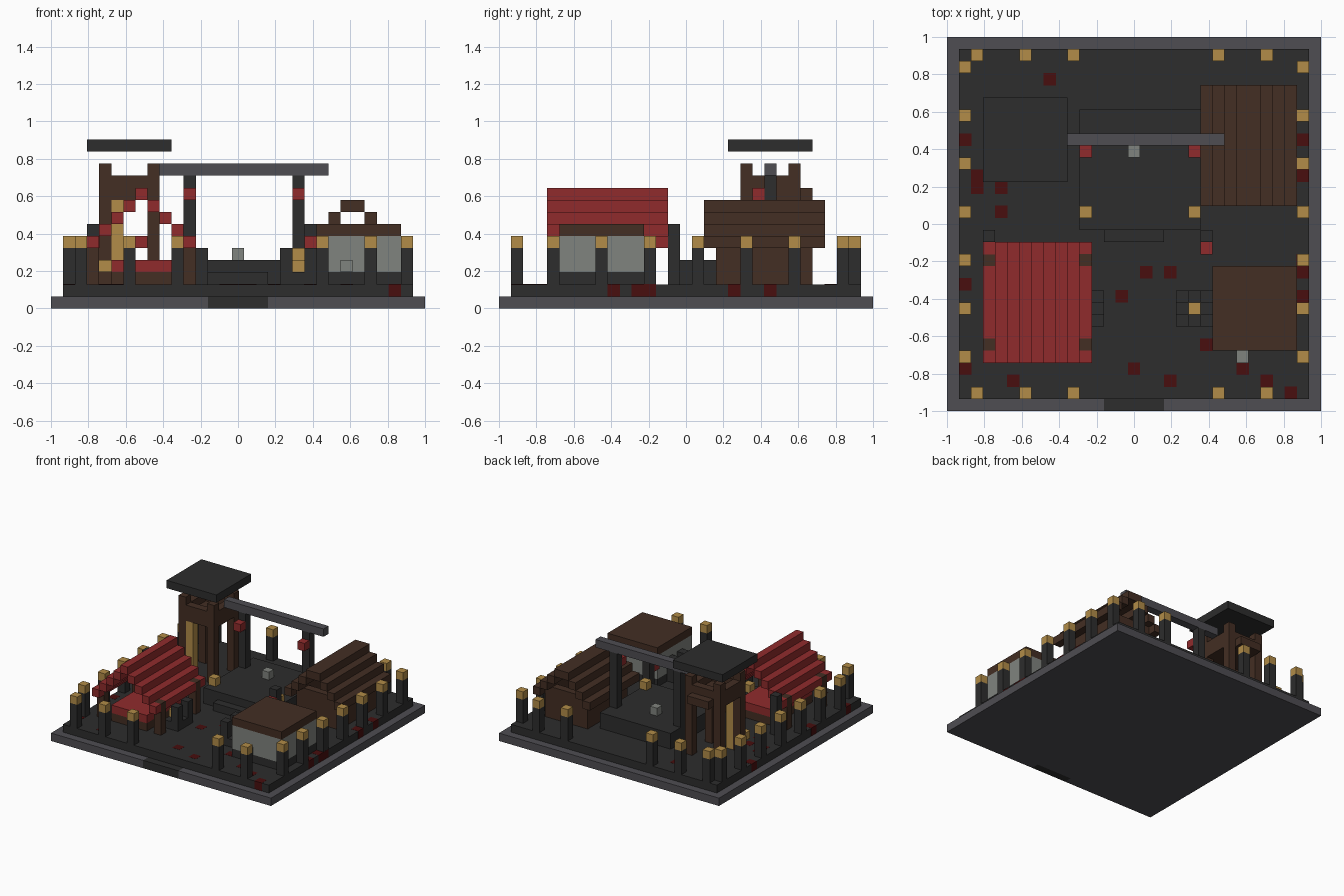
import bpy, bmesh
from mathutils import Matrix, Vector

cube = bpy.data.objects.get("Cube")
if cube:
    bpy.data.objects.remove(cube)

U = 2 / 31  # one block


def make_material(name, rgb):
    lin = [((c / 255 + 0.055) / 1.055) ** 2.4 for c in rgb] + [1]
    m = bpy.data.materials.new(name)
    m.use_nodes = True
    m.diffuse_color = lin
    m.node_tree.nodes["Principled BSDF"].inputs["Base Color"].default_value = lin
    return m


STONE = make_material("grey stone", (78, 77, 82))
DARK = make_material("charcoal", (45, 45, 45))
RED = make_material("red", (144, 43, 44))
BROWN = make_material("dark wood", (67, 46, 35))
GOLD = make_material("lantern gold", (178, 140, 72))
PALE = make_material("pale grey", (128, 131, 126))
BLOOD = make_material("deep red", (72, 14, 14))


def part(name, mat, boxes, grow=0.0):
    """Boxes are inclusive block ranges (i0, i1, j0, j1, k0, k1)."""
    bm = bmesh.new()
    for i0, i1, j0, j1, k0, k1 in boxes:
        lo = Vector((i0, j0, k0)) * U - Vector((1 + grow, 1 + grow, grow))
        hi = Vector((i1 + 1, j1 + 1, k1 + 1)) * U - Vector((1 - grow, 1 - grow, -grow))
        mtx = Matrix.Translation((lo + hi) / 2) @ Matrix.Diagonal((*(hi - lo), 1))
        bmesh.ops.create_cube(bm, size=1, matrix=mtx)
    mesh = bpy.data.meshes.new(name)
    bm.to_mesh(mesh)
    bm.free()
    mesh.materials.append(mat)
    obj = bpy.data.objects.new(name, mesh)
    bpy.context.collection.objects.link(obj)
    return obj


def columns(spots, k0, k1):
    return [(i, i, j, j, k0, k1) for i, j in spots]


# Base with a gate threshold
part("base_slab", STONE, [(0, 30, 1, 30, 0, 0), (0, 12, 0, 0, 0, 0), (18, 30, 0, 0, 0, 0)])
part("gate_threshold", DARK, [(13, 17, 0, 0, 0, 0)])
part("ground", DARK, [(1, 29, 1, 29, 1, 1)])

# Stained ground blocks
stains = [(8, 27), (1, 22), (2, 18), (2, 19), (4, 18), (4, 16), (1, 10), (16, 11),
          (18, 11), (14, 9), (21, 5), (24, 3), (15, 3), (18, 2), (26, 2), (5, 2),
          (1, 3), (28, 1), (29, 22), (29, 19), (29, 11), (29, 12), (29, 9)]
part("ground_stains", BLOOD, columns(stains, 1, 1), 0.001)

# Perimeter lantern posts
rim = [(i, j) for i in (2, 6, 10, 22, 26) for j in (1, 29)]
rim += [(i, j) for i in (1, 29) for j in range(4, 29, 4)]
part("lantern_posts", DARK, columns(rim, 2, 4))
part("lanterns", GOLD, columns(rim, 5, 5))

# Central platform, step, altar block and lanterns
part("platform", DARK, [(11, 20, 15, 24, 2, 3)])
part("platform_step", DARK, [(13, 17, 14, 14, 2, 2)])
part("altar_block", PALE, columns([(15, 21)], 4, 4))
part("platform_lanterns", GOLD, columns([(11, 16), (20, 16)], 4, 4))

# Great gate
part("gate_posts", DARK, columns([(11, 22), (20, 22)], 2, 10))
part("gate_beam", STONE, [(9, 22, 22, 22, 11, 11)])
part("gate_lanterns", RED, columns([(11, 21), (20, 21)], 9, 9))

# Free posts with hanging red lanterns
part("hanging_posts", DARK, columns([(3, 14), (21, 14)], 2, 6))
part("hanging_lanterns", RED, columns([(3, 13), (21, 13)], 5, 5), 0.0005)

# Small hearths beside the houses
for name, c in (("left_hearth", 20), ("right_hearth", 11)):
    stones = columns([(c - 1, 7), (c + 1, 7), (c - 1, 9), (c + 1, 9)], 2, 4)
    stones.append((c, c, 7, 9, 2, 2))
    stones += columns([(c - 1, 8), (c + 1, 8)], 2, 2)
    if c == 11:  # leave room for the house eave and posts
        stones = [b for b in stones if b[0] >= c]
    part(name, DARK, stones)
    part(name + "_flame", GOLD, columns([(c, 8)], 3, 3))


def stepped_roof(lo, hi, j0, j1, k0):
    """Open shell of blocks climbing from both eaves to the ridge."""
    boxes = []
    for n in range((hi - lo) // 2 + 1):
        if lo + n >= hi - n - 1:
            boxes.append((lo + n, hi - n, j0, j1, k0 + n, k0 + n))
        else:
            boxes += [(i, i, j0, j1, k0 + n, k0 + n) for i in (lo + n, hi - n)]
    return boxes


# Red-roofed house, open at the gables
part("red_roof", RED, stepped_roof(4, 10, 4, 13, 6))
part("red_eaves", RED, [(i, i, a, b, 5, 5) for i in (3, 11)
                        for a, b in ((4, 4), (6, 11), (13, 13))])
part("red_house_posts", BROWN, columns([(i, j) for i in (3, 11) for j in (5, 12)], 2, 5))
part("red_house_floor", BROWN, [(5, 9, 5, 12, 2, 2)])
part("red_house_mat", RED, [(5, 9, 5, 12, 3, 3)])
part("red_house_lamp", RED, columns([(7, 8)], 5, 5))

# Brown gabled house
part("brown_roof", BROWN, stepped_roof(21, 28, 17, 26, 5))
part("brown_house_walls", BROWN, [(22, 22, 18, 25, 2, 5), (27, 27, 18, 25, 2, 5),
                                  (23, 26, 18, 18, 2, 5), (23, 26, 25, 25, 2, 5)])

# Flat-roofed house
part("pale_house_footing", DARK, [(22, 28, 5, 11, 2, 2)])
part("pale_house_walls", PALE, [(22, 28, 5, 11, 3, 5)])
part("pale_house_roof", BROWN, [(22, 28, 5, 11, 6, 6)])
part("pale_house_ledge", PALE, columns([(24, 4)], 3, 3))

# Watchtower
part("tower_posts", BROWN, columns([(i, j) for i in (4, 8) for j in (20, 24)], 2, 11))
part("tower_deck", BROWN, [(5, 7, 20, 25, 9, 9), (4, 4, 21, 23, 9, 9), (8, 8, 21, 23, 9, 9)])
part("tower_rails", BROWN, [(5, 7, 20, 20, 10, 10), (5, 7, 24, 24, 10, 10),
                            (4, 4, 21, 23, 10, 10), (8, 8, 21, 23, 10, 10)])
part("tower_ladder", GOLD, [(5, 5, 20, 20, 2, 8)])
part("tower_lantern", GOLD, columns([(4, 19)], 3, 3))
part("tower_roof", DARK, [(3, 9, 19, 25, 13, 13)])
